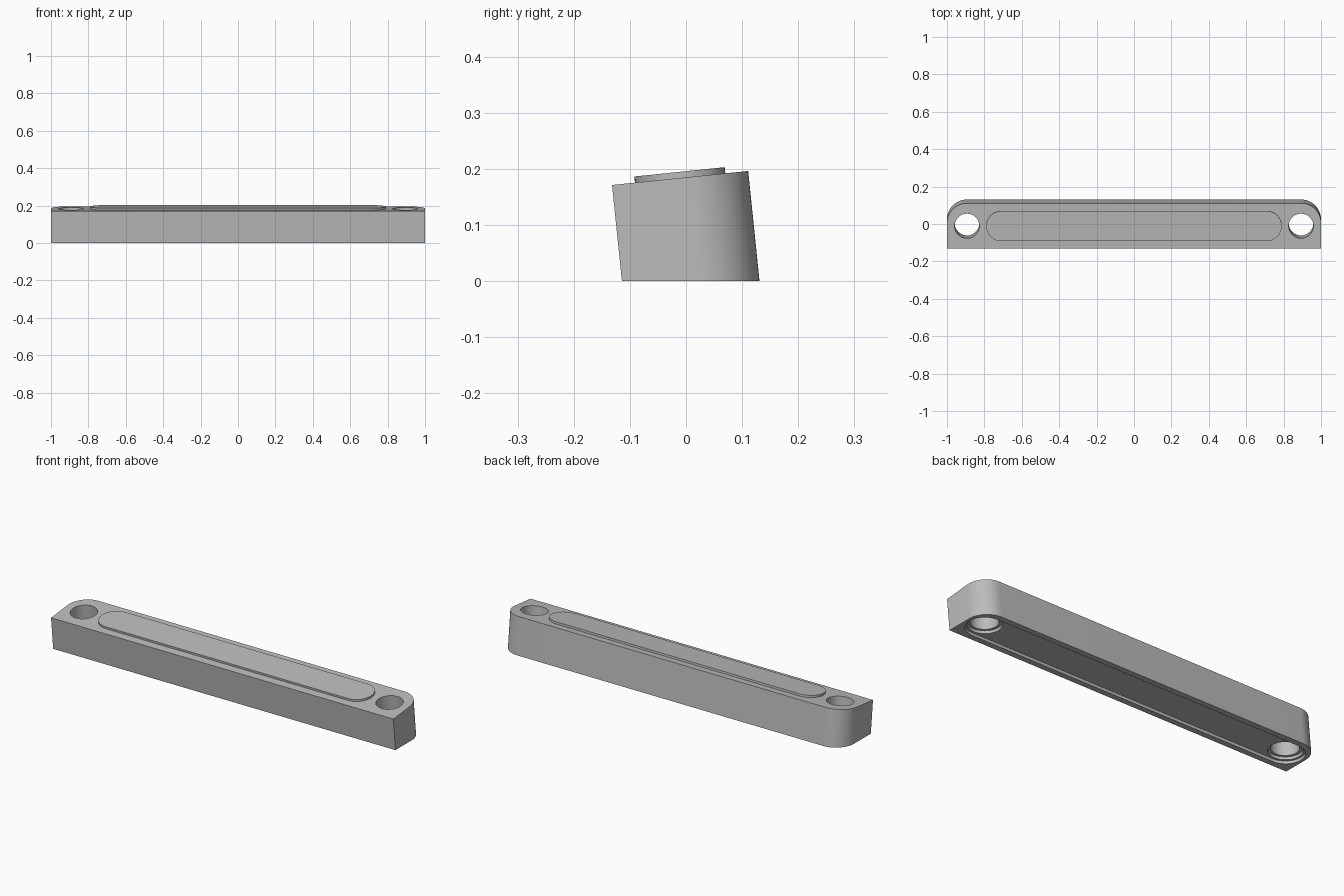
import bpy
import bmesh
import math
from mathutils import Matrix, Vector

cube = bpy.data.objects.get("Cube")
if cube:
    bpy.data.objects.remove(cube, do_unlink=True)

grey = bpy.data.materials.new("plain grey")
grey.use_nodes = True
grey.diffuse_color = (0.5, 0.5, 0.5, 1)
grey.node_tree.nodes["Principled BSDF"].inputs["Base Color"].default_value = (0.5, 0.5, 0.5, 1)

HALF = 0.122        # half depth of the bar
HOLE_X = 0.893
CORNER = 0.107
TILT = math.atan2(0.025, 0.243)
LEAN = Matrix.Translation((0, -0.0105, 0.1835)) @ Matrix.Rotation(TILT, 4, "X")


def arc(cx, cy, r, start, end, n=24):
    return [(cx + r * math.cos(math.radians(start + (end - start) * i / n)),
             cy + r * math.sin(math.radians(start + (end - start) * i / n)))
            for i in range(n + 1)]


def slot(x, r, cy=0):
    return arc(x, cy, r, -90, 90) + arc(-x, cy, r, 90, 270)


def prism(name, outline, low, high, matrix, floor=False):
    bm = bmesh.new()
    face = bm.faces.new([bm.verts.new((x, y, low)) for x, y in outline])
    top = bmesh.ops.extrude_face_region(bm, geom=[face])["geom"]
    verts = [v for v in top if isinstance(v, bmesh.types.BMVert)]
    bmesh.ops.translate(bm, verts=verts, vec=(0, 0, high - low))
    bm.transform(matrix)
    if floor:   # trim level with the ground
        cut = bmesh.ops.bisect_plane(bm, geom=bm.verts[:] + bm.edges[:] + bm.faces[:],
                                     plane_co=Vector(), plane_no=(0, 0, 1), clear_inner=True)
        edges = [e for e in cut["geom_cut"] if isinstance(e, bmesh.types.BMEdge)]
        bmesh.ops.edgeloop_fill(bm, edges=edges)
    bmesh.ops.recalc_face_normals(bm, faces=bm.faces)
    mesh = bpy.data.meshes.new(name)
    bm.to_mesh(mesh)
    bm.free()
    mesh.materials.append(grey)
    obj = bpy.data.objects.new(name, mesh)
    bpy.context.collection.objects.link(obj)
    return obj


# Leaning bar with square front corners and rounded back corners
back = HALF - CORNER
outline = ([(-1, -HALF), (1, -HALF)] + arc(HOLE_X, back, CORNER, 0, 90)
           + arc(-HOLE_X, back, CORNER, 90, 180))
bar = prism("bar", outline, -0.25, 0, LEAN, floor=True)

# Raised pad on top
pad = prism("raised_pad", slot(0.709, 0.081), -0.002, 0.011, LEAN)

# Cutters: shallow underside channel, screw holes and their counterbores
cutters = [prism("channel_cutter", slot(HOLE_X, 0.092, 0.008), -0.05, 0.015, Matrix())]
for side, x in (("left", HOLE_X), ("right", -HOLE_X)):
    place = LEAN @ Matrix.Translation((x, 0, 0))
    cutters.append(prism(side + "_hole_cutter", arc(0, 0, 0.066, 0, 352.5, 47), -0.3, 0.05, place))
    level = Matrix.Translation((x, 0.008, 0))
    cutters.append(prism(side + "_counterbore_cutter", arc(0, 0, 0.081, 0, 352.5, 47),
                         -0.04, 0.03, level))

for cutter in cutters:
    mod = bar.modifiers.new(cutter.name, "BOOLEAN")
    mod.operation = "DIFFERENCE"
    mod.solver = "EXACT"
    mod.object = cutter

# Bake the cuts, then drop the cutters
bpy.context.view_layer.update()
cut_mesh = bpy.data.meshes.new_from_object(bar.evaluated_get(bpy.context.evaluated_depsgraph_get()))
bar.modifiers.clear()
bar.data = cut_mesh
for cutter in cutters:
    bpy.data.objects.remove(cutter, do_unlink=True)

for obj in bpy.context.selected_objects:
    obj.select_set(False)
for obj in (bar, pad):
    obj.select_set(True)
bpy.context.view_layer.objects.active = bar
bpy.ops.object.shade_smooth_by_angle(angle=math.radians(30))
